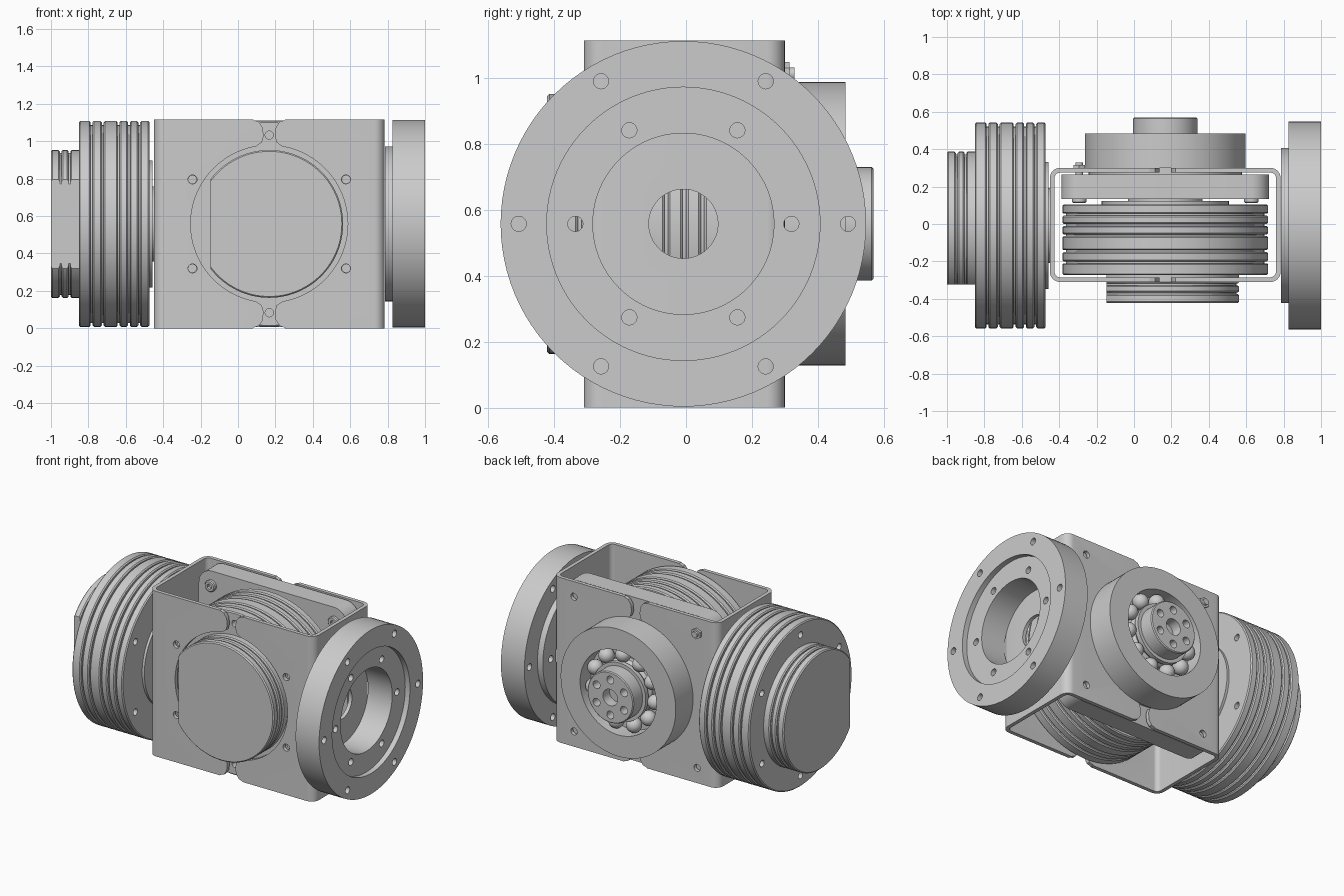
import bpy, bmesh
from math import radians, cos, sin, tau
from mathutils import Matrix

if "Cube" in bpy.data.objects:
    bpy.data.objects.remove(bpy.data.objects["Cube"])

ROT = {'X': Matrix.Rotation(radians(90), 4, 'Y'),
       'Y': Matrix.Rotation(radians(-90), 4, 'X'),
       'Z': Matrix()}


def frame(axis, x, y, z):
    """Local z runs along the given world axis."""
    return Matrix.Translation((x, y, z)) @ ROT[axis]


def finish(name, bm, mat):
    bmesh.ops.remove_doubles(bm, verts=bm.verts, dist=1e-5)
    bmesh.ops.transform(bm, matrix=mat, verts=bm.verts)
    bmesh.ops.recalc_face_normals(bm, faces=bm.faces)
    me = bpy.data.meshes.new(name)
    bm.to_mesh(me)
    bm.free()
    ob = bpy.data.objects.new(name, me)
    bpy.context.collection.objects.link(ob)
    return ob


def lathe(name, prof, mat, closed=False, steps=96, flat=None):
    """Spin (radius, height) points; flat=(normal, distance) shaves one side."""
    bm = bmesh.new()
    vs = [bm.verts.new((r, 0, h)) for r, h in prof]
    es = [bm.edges.new(p) for p in zip(vs, vs[1:])]
    if closed:
        es.append(bm.edges.new((vs[-1], vs[0])))
    bmesh.ops.spin(bm, geom=vs + es, cent=(0, 0, 0), axis=(0, 0, 1),
                   angle=tau, steps=steps, use_merge=False)
    bmesh.ops.remove_doubles(bm, verts=bm.verts, dist=1e-5)
    if flat:
        n, d = flat
        res = bmesh.ops.bisect_plane(bm, geom=bm.verts[:] + bm.edges[:] + bm.faces[:],
                                     plane_co=[c * d for c in n], plane_no=n,
                                     clear_outer=True)
        cut = [e for e in res['geom_cut'] if isinstance(e, bmesh.types.BMEdge)]
        bmesh.ops.contextual_create(bm, geom=cut)
    return finish(name, bm, mat)


def prism(name, pts, h0, h1, mat, inner=None):
    """Extrude an outline, optionally as a tube with an inner outline."""
    bm = bmesh.new()
    loops = [[[bm.verts.new((x, y, h)) for x, y in p] for h in (h0, h1)]
             for p in ([pts, inner] if inner else [pts])]
    n = len(pts)
    for lo, hi in loops:
        for i in range(n):
            j = (i + 1) % n
            bm.faces.new((lo[i], lo[j], hi[j], hi[i]))
    for k in (0, 1):
        if inner:
            a, b = loops[0][k], loops[1][k]
            for i in range(n):
                j = (i + 1) % n
                bm.faces.new((a[i], a[j], b[j], b[i]))
        else:
            bm.faces.new(loops[0][k])
    return finish(name, bm, mat)


def rounded_rect(hx, hy, r, n=8):
    pts = []
    for q, (sx, sy) in enumerate(((1, 1), (-1, 1), (-1, -1), (1, -1))):
        for i in range(n + 1):
            a = radians(90) * (q + i / n)
            pts.append((sx * (hx - r) + r * cos(a), sy * (hy - r) + r * sin(a)))
    return pts


def ring(n, r, offset=0.0):
    return [(r * cos(radians(offset) + tau * i / n),
             r * sin(radians(offset) + tau * i / n)) for i in range(n)]


def pegs(spots, r, h0, h1, mat, name="hole_cutter", segs=20):
    """Several cylinders in one mesh."""
    bm = bmesh.new()
    for x, y in spots:
        bmesh.ops.create_cone(bm, cap_ends=True, segments=segs, radius1=r, radius2=r,
                              depth=h1 - h0,
                              matrix=Matrix.Translation((x, y, (h0 + h1) / 2)))
    return finish(name, bm, mat)


def cut(ob, cutter):
    cutter.hide_render = True
    mod = ob.modifiers.new("cut", 'BOOLEAN')
    mod.operation, mod.solver, mod.object = 'DIFFERENCE', 'EXACT', cutter
    bpy.context.view_layer.objects.active = ob
    bpy.ops.object.modifier_apply(modifier=mod.name)
    bpy.data.objects.remove(cutter)


def ribs(r, marks, d=0.02, g=0.005, b=0.007):
    """Profile of rounded ribs separated by narrow grooves, going down."""
    out = []
    for i, (t, u) in enumerate(zip(marks, marks[1:])):
        t -= g if i else 0
        u += g if i < len(marks) - 2 else 0
        out += [(r - d, t), (r - b, t), (r, t - b), (r, u + b), (r - b, u), (r - d, u)]
    return out


def motor(name, mat, flat_dir, hole_offset):
    body = lathe(name + "_body", [(0, .03), (.2, .03), (.2, .017), (.34, .017), (.34, 0)]
                 + ribs(.55, [0, -.055, -.11, -.165, -.25, -.31, -.378]) + [(0, -.378)], mat)
    for h0, h1 in ((-.05, .05), (-.42, -.33)):
        cut(body, pegs(ring(6, .475, hole_offset), .022, h0, h1, mat))
    lathe(name + "_rear_cap", [(0, -.37)] + ribs(.395, [-.37, -.428, -.475, -.527], .015)
          + [(0, -.527)], mat, flat=(flat_dir, .315))


CX, CY, CZ = .167, -.008, .558

# Two ribbed motors at right angles
motor("side_motor", frame('X', -.473, CY, CZ), (0, -1, 0), 0)
motor("centre_motor", frame('Y', CX, .105, CZ), (-1, 0, 0), 30)

# Bent sheet bracket wrapped round the centre motor
bracket = prism("bracket", rounded_rect(.617, .305, .055), 0, 1.115,
                frame('Z', CX, -.005, 0), rounded_rect(.592, .28, .03))
F = frame('Y', CX, 0, CZ)
cut(bracket, pegs([(0, 0)], .42, -.5, .5, F, segs=96))
half = [(.088, .57), (.085, .555), (.055, .545), (.035, .515), (.03, .47),
        (.04, .435), (.08, .408), (.08, .36)]
for s in (1, -1):
    pts = [(x, s * y) for x, y in half] + [(-x, s * y) for x, y in reversed(half)]
    cut(bracket, prism("slot_cutter", pts, -.5, .5, F))
corners = [(x, z) for x in (-.46, .46) for z in (-.455, .455)]
cut(bracket, pegs([(x, z) for x in (-.41, .41) for z in (-.238, .238)], .024, -.4, -.2, F))
cut(bracket, pegs(corners, .024, .2, .4, F))
cut(bracket, pegs([(0, 0)], .105, -1, 1, frame('X', 0, CY, CZ), segs=48))

# Output ring on the right
R = frame('X', 0, CY, CZ)
out = lathe("output_ring", [(.275, .785), (.415, .785), (.415, .825), (.555, .825),
                            (.555, 1), (.415, 1), (.415, .965), (.275, .965)], R, True)
cut(out, pegs(ring(6, .5, 30), .023, .7, 1.1, R))
cut(out, pegs(ring(6, .328, 30), .023, .7, 1.1, R))

# Square mounting plate with corner screws
plate = prism("mounting_plate", rounded_rect(.555, .552, .1), .135, .265, F)
for i, (x, z) in enumerate(corners):
    S = F @ Matrix.Translation((x, z, 0))
    screw = lathe(f"plate_screw_{i}", [(0, .14), (.038, .14), (.038, .118), (.032, .112),
                                       (0, .112)], S, steps=24)
    cut(screw, pegs([(0, 0)], .018, .1, .13, S, segs=6))
S = F @ Matrix.Translation((-.46, -.455, 0))
pegs([(0, 0)], .036, .295, .315, S, "hex_nut", 6)
pegs([(0, 0)], .02, .25, .33, S, "screw_end", 20)

# Bearing housing with raceway, balls and hub at the back
lathe("bearing_housing", [(0, .262), (.41, .262), (.41, .3), (.43, .3), (.43, .485),
                          (.285, .485), (.285, .37), (0, .37)], F)
lathe("inner_race", [(0, .365), (.195, .365), (.195, .4), (.18, .42), (.195, .44),
                     (.195, .47), (0, .47)], F)
hub = lathe("output_hub", [(0, .46), (.172, .46), (.172, .564), (.166, .57), (0, .57)], F)
cut(hub, pegs(ring(6, .118, 30), .026, .5, .6, F))
cut(hub, pegs([(0, 0)], .055, .5, .6, F, segs=32))
bm = bmesh.new()
for x, y in ring(11, .234, 10):
    bmesh.ops.create_uvsphere(bm, u_segments=20, v_segments=12, radius=.05,
                              matrix=Matrix.Translation((x, y, .42)))
finish("bearing_balls", bm, F)

# Smooth round surfaces, crisp edges
for ob in bpy.context.scene.objects:
    ob.select_set(True)
    bpy.context.view_layer.objects.active = ob
bpy.ops.object.shade_smooth_by_angle(angle=radians(30))
